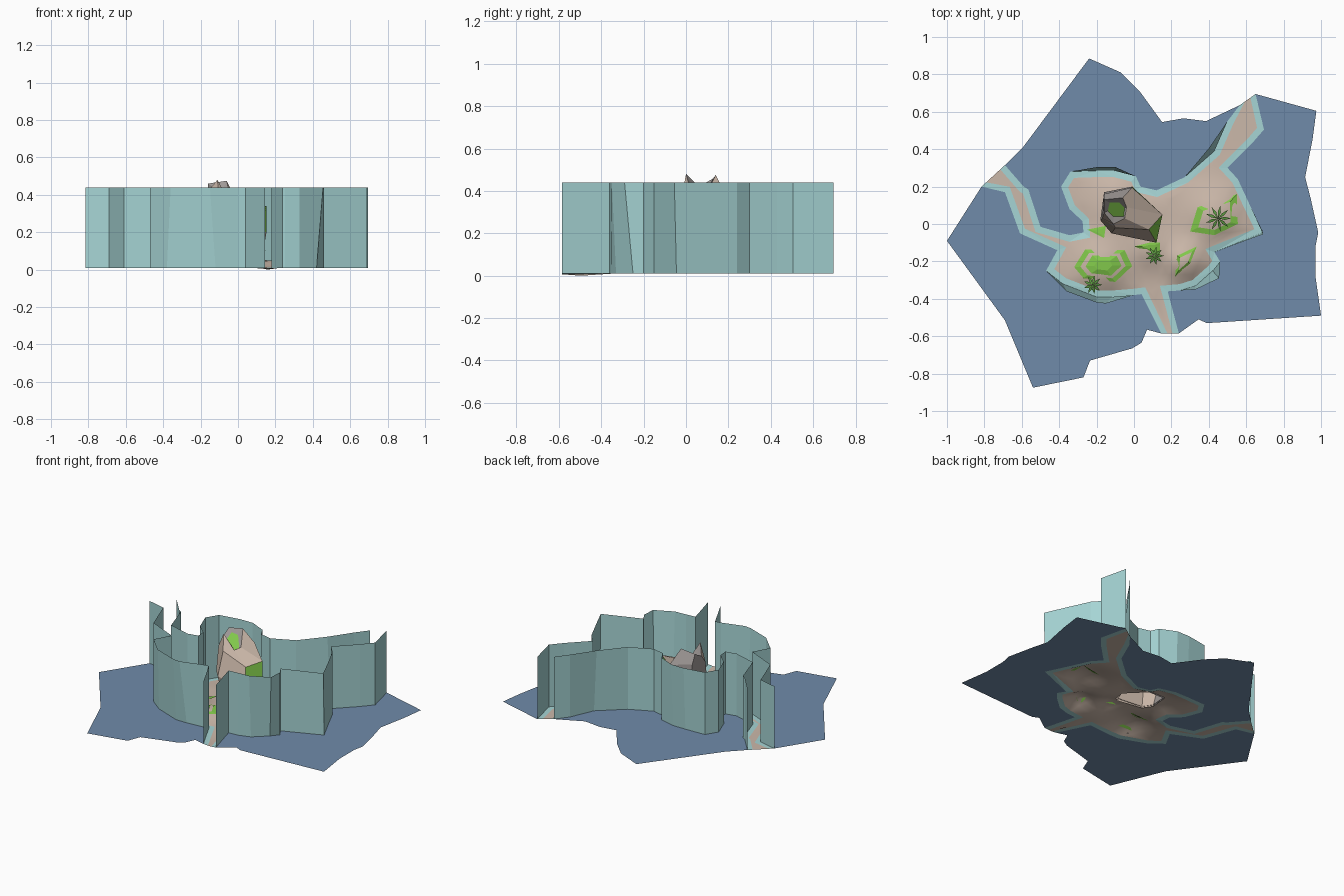
import bpy, bmesh, math
from mathutils import Vector
from mathutils.geometry import delaunay_2d_cdt

if "Cube" in bpy.data.objects:
    bpy.data.objects.remove(bpy.data.objects["Cube"])

def mat(name, r, g, b):
    m = bpy.data.materials.new(name)
    m.diffuse_color = (r, g, b, 1)
    m.use_nodes = True
    m.node_tree.nodes["Principled BSDF"].inputs["Base Color"].default_value = m.diffuse_color
    return m

WATER = mat("water_blue", .16, .26, .40)
TEAL = mat("shallow_teal", .38, .66, .66)
SAND = mat("sand", .60, .48, .40)
GREEN = mat("grass", .22, .58, .07)
LEAF = mat("leaf", .10, .30, .05)
STONE = mat("stone", .36, .33, .32)

def make(name, verts, faces, mats, idx=None):
    me = bpy.data.meshes.new(name)
    me.from_pydata(verts, [], faces)
    for m in mats:
        me.materials.append(m)
    if idx:
        me.polygons.foreach_set("material_index", idx)
    ob = bpy.data.objects.new(name, me)
    bpy.context.collection.objects.link(ob)
    return ob

# shoreline runs: x, y at the bottom, optional x, y of the top edge
north = [(-.69, .315), (-.59, .20), (-.565, .185), (-.50, -.015), (-.345, -.06), (-.27, -.045),
         (-.275, .015), (-.345, .08), (-.39, .20), (-.34, .28), (-.195, .285, -.195, .305),
         (-.105, .285, -.10, .305), (.01, .255), (.035, .20), (.12, .18), (.27, .25),
         (.43, .39, .40, .405), (.50, .55), (.565, .635)]
west = [(-.815, .20), (-.69, .17), (-.61, -.05), (-.41, -.14), (-.47, -.25),
        (-.38, -.32, -.36, -.36), (-.20, -.39, -.20, -.42), (-.12, -.39, -.15, -.425),
        (0, -.38), (.04, -.375), (.145, -.585)]
east = [(.24, -.585), (.18, -.36), (.25, -.355), (.33, -.33, .33, -.35), (.42, -.25, .455, -.29),
        (.46, -.20), (.43, -.15), (.69, -.045, .69, -.055), (.62, .10), (.555, .24), (.50, .30),
        (.63, .43), (.695, .505), (.65, .695)]

# three upright walls along the shore
BASE, TOP = .01, .44
for name, run in (("north_wall", north), ("west_wall", west), ("east_wall", east)):
    n = len(run)
    v = [(p[0], p[1], BASE) for p in run] + [(p[-2], p[-1], TOP) for p in run]
    make(name, v, [(i, i + 1, n + i + 1, n + i) for i in range(n - 1)], [TEAL])

N, W, E = ([Vector(p[:2]) for p in r] for r in (north, west, east))

# outer edge of the water
outer = [Vector(p) for p in [(-.24, .885), (-.07, .81), (.03, .71), (.15, .545), (.265, .565), (.385, .55)]]
outer += [N[-1], E[-1]]
outer += [Vector(p) for p in [(.975, .605), (.955, .455), (.915, .25), (.945, .135), (.985, -.045),
          (.97, -.12), (.97, -.28), (1, -.49), (.39, -.53), (.345, -.51)]]
outer += [E[0], W[-1]]
outer += [Vector(p) for p in [(.07, -.565), (.04, -.635), (-.01, -.665), (-.235, -.73), (-.27, -.82),
          (-.54, -.875), (-.69, -.515), (-1, -.09)]]
outer += [W[0], N[0], Vector((-.59, .415))]

def inset(run, d, ends):
    # offset to the right of travel, run ends slide along the exit line
    out = []
    for i, p in enumerate(run):
        if i in (0, len(run) - 1):
            q = ends[0] if i == 0 else ends[1]
            out.append(p + (q - p).normalized() * d)
            continue
        a, b = (p - run[i - 1]).normalized(), (run[i + 1] - p).normalized()
        n1, n2 = Vector((a.y, -a.x)), Vector((b.y, -b.x))
        m = (n1 + n2).normalized()
        out.append(p + m * min(d / max(m.dot(n1), .3), d * 1.5))
    return out

Wr, Er = W[::-1], E[::-1]
loop = [N, Er, Wr]                      # clockwise around the island
land = N + Er + Wr
D = .034
shore = (inset(N, D, (W[0], E[-1])) + inset(Er, D, (N[-1], W[-1])) + inset(Wr, D, (E[0], N[0])))

def inside(p, poly):
    c = False
    for a, b in zip(poly, poly[1:] + poly[:1]):
        if (a.y > p.y) != (b.y > p.y) and p.x < (b.x - a.x) * (p.y - a.y) / (b.y - a.y) + a.x:
            c = not c
    return c

def edge_dist(p):
    best = 9
    for run in loop:
        for a, b in zip(run, run[1:]):
            t = max(0, min(1, (p - a).dot(b - a) / (b - a).length_squared))
            best = min(best, (p - a - (b - a) * t).length)
    return best

HILLS = [(-.16, -.22, .05, .13), (.43, .05, .05, .14), (.27, -.2, .06, .09),
         (.09, -.13, .045, .10), (-.05, .08, .04, .18), (.19, -.52, -.02, .09)]

def height(x, y):
    p = Vector((x, y))
    if not inside(p, land):
        return BASE
    k = max(0, min(1, (edge_dist(p) - .01) / .07))
    z = sum(h * math.exp(-((x - a) ** 2 + (y - b) ** 2) / r ** 2) for a, b, h, r in HILLS)
    return max(0, BASE + z * k * k * (3 - 2 * k))

# rock rings, bottom to top
rings = [
    [(-.13, .03, .03), (-.09, -.03, .03), (.09, -.06, .03), (.125, .03, .03), (0, .15, .03), (-.12, .15, .03)],
    [(-.18, .02, .2), (-.12, -.05, .2), (.12, -.10, .2), (.152, .05, .2), (-.01, .20, .22), (-.16, .17, .22)],
    [(-.17, .03, .37), (-.10, -.02, .37), (.08, -.03, .31), (.152, .05, .34), (-.01, .195, .37), (-.16, .16, .40)],
    [(-.16, .06, .42), (-.11, 0, .48), (-.05, .03, .37), (-.04, .09, .37), (-.06, .14, .475), (-.16, .13, .46)],
    [(-.14, .07, .40), (-.11, .04, .40), (-.055, .04, .365), (-.05, .085, .365), (-.08, .115, .435), (-.13, .115, .44)]]
rock_foot = [Vector(p[:2]) for p in rings[0]]

# ground sheet: water, teal shallows and sand cut from one triangulation
pts, edges = [], []
for poly in (outer, land, shore, rock_foot):
    s, n = len(pts), len(poly)
    pts += poly
    edges += [(s + i, s + (i + 1) % n) for i in range(n)]
step = .045
for i in range(-18, 17):
    for j in range(-14, 16):
        p = Vector((i * step + (j % 2) * step / 2, j * step))
        if inside(p, shore) and edge_dist(p) > D + .015:
            pts.append(p)
cv, _, cf, *_ = delaunay_2d_cdt(pts, edges, [], 1, 1e-4)
parts = {"water": [], "shallows": [], "sand_ground": []}
for f in cf:
    c = sum((cv[i] for i in f), Vector((0, 0))) / len(f)
    if inside(c, rock_foot):
        continue
    key = "sand_ground" if inside(c, shore) else "shallows" if inside(c, land) else "water"
    parts[key].append(f)
for (name, fs), m in zip(parts.items(), (WATER, TEAL, SAND)):
    used = sorted({i for f in fs for i in f})
    new = {o: k for k, o in enumerate(used)}
    v = [(cv[i].x, cv[i].y, BASE if name == "water" else height(cv[i].x, cv[i].y)) for i in used]
    ob = make(name, v, [tuple(new[i] for i in f) for f in fs], [m])
    if name == "sand_ground":
        ob.data.polygons.foreach_set("use_smooth", [True] * len(fs))

# rock tower with a notched crown and sloping grass floor
v = [p for r in rings for p in r]
faces, idx = [], []
for k in range(4):
    for i in range(6):
        j = (i + 1) % 6
        faces.append((k * 6 + i, k * 6 + j, k * 6 + 6 + j, k * 6 + 6 + i))
        idx.append(1 if k == 1 and i in (2, 3) else 2 if k == 3 or i in (4, 5) else 0)
faces.append(tuple(range(24, 30)))
idx.append(1)
make("rock_tower", v, faces, [SAND, GREEN, STONE], idx)

# grass patches draped just over the hills
def lift(x, y):
    return (x, y, height(x, y) + .006)

def patch(name, pts, hole=None):
    c = (sum(p[0] for p in pts) / len(pts), sum(p[1] for p in pts) / len(pts))
    n = len(pts)
    ring = lambda s: [lift(c[0] + (x - c[0]) * s, c[1] + (y - c[1]) * s) for x, y in pts]
    v = ring(1) + ring(hole or .5)
    f = [(i, (i + 1) % n, n + (i + 1) % n, n + i) for i in range(n)]
    if not hole:
        f.append(tuple(range(n, 2 * n)))
    make(name, v, f, [GREEN])

west_hill = [(-.32, -.23), (-.26, -.135), (-.05, -.14), (-.01, -.225), (-.10, -.31), (-.27, -.29)]
patch("west_grass_ring", west_hill, .78)
patch("west_grass_top", [(-.16 + (x + .16) * .62, -.22 + (y + .22) * .62) for x, y in west_hill])
patch("east_grass_ring", [(.30, -.04), (.34, .09), (.55, .16), (.555, 0), (.43, -.06)], .68)
patch("south_grass_ring", [(.22, -.28), (.23, -.17), (.335, -.12), (.30, -.21)], .6)
patch("small_grass_left", [(-.25, -.03), (-.15, -.01), (-.16, -.075)])
patch("small_grass_middle", [(0, -.12), (.08, -.10), (.14, -.10), (.14, -.17)])

# palms: thin trunk with a star of drooping leaves
def palm(name, x, y, r, h=.06):
    z = height(x, y)
    v, f, idx = [], [], []
    for a in range(3):
        t = a * math.tau / 3
        v.append((x + .006 * math.cos(t), y + .006 * math.sin(t), z))
    v.append((x, y, z + h))
    f = [(0, 1, 3), (1, 2, 3), (2, 0, 3)]
    idx = [0] * 3
    for a in range(9):
        t = a * math.tau / 9
        d, s = Vector((math.cos(t), math.sin(t), 0)), Vector((-math.sin(t), math.cos(t), 0)) * .008
        o, b = Vector((x, y, z + h)), len(v)
        mid = o + d * r * .5 + Vector((0, 0, .008))
        v += [o, mid - s, o + d * r - Vector((0, 0, .015)), mid + s]
        f.append((b, b + 1, b + 2, b + 3))
        idx.append(1)
    make(name, v, f, [STONE, LEAF], idx)

palm("palm_west", -.22, -.325, .05)
palm("palm_middle", .11, -.17, .05)
palm("palm_east", .45, .03, .07)
